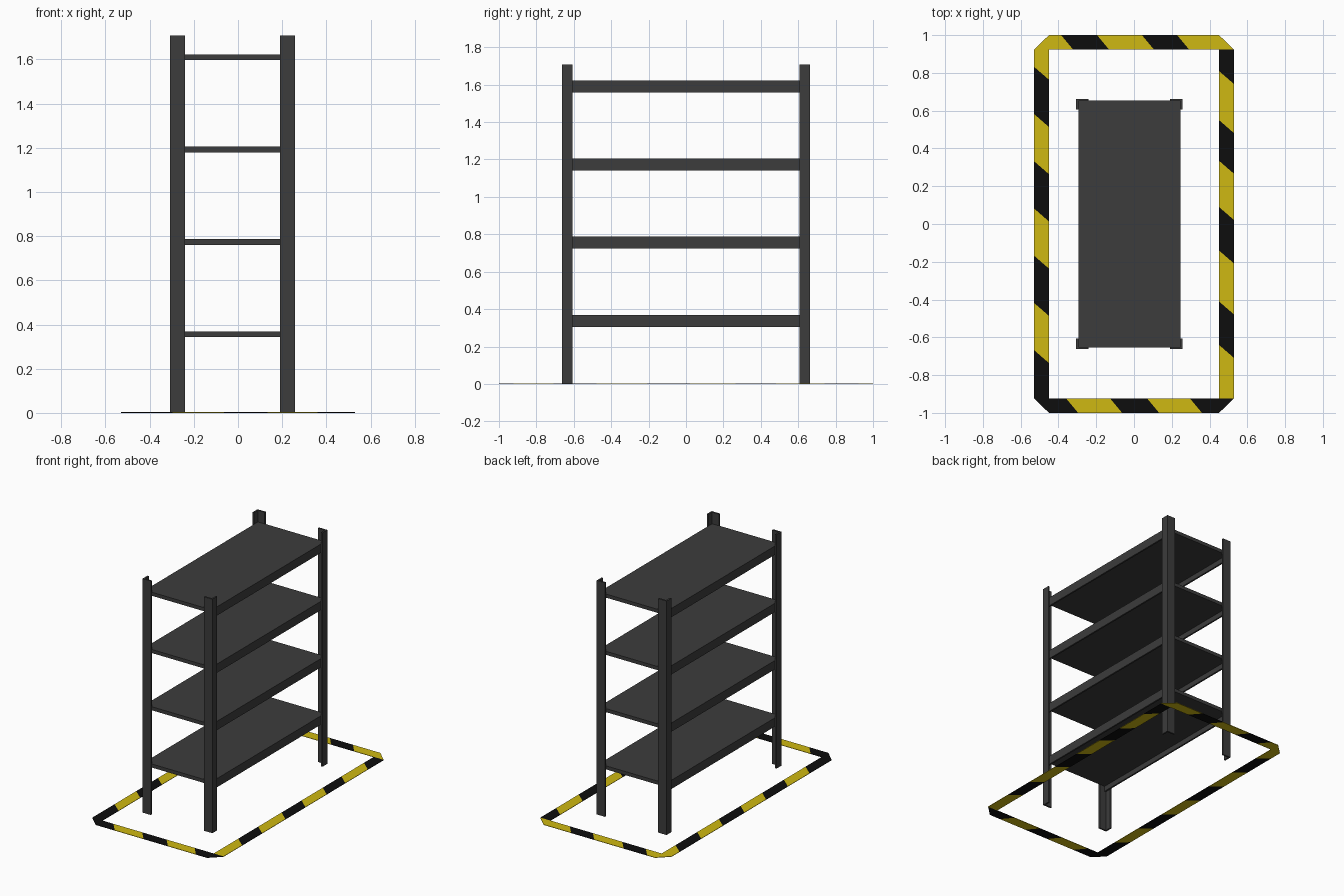
import bpy, bmesh
from mathutils import Vector

if "Cube" in bpy.data.objects:
    bpy.data.objects.remove(bpy.data.objects["Cube"])


def material(name, rgb):
    m = bpy.data.materials.new(name)
    m.diffuse_color = (*rgb, 1)
    m.use_nodes = True
    m.node_tree.nodes["Principled BSDF"].inputs["Base Color"].default_value = m.diffuse_color
    return m


GREY = material("dark grey steel", (0.045, 0.045, 0.045))
YELLOW = material("safety yellow", (0.62, 0.48, 0.006))
BLACK = material("tape black", (0.004, 0.004, 0.004))


def new_object(name, bm, mats):
    me = bpy.data.meshes.new(name)
    bm.normal_update()
    bm.to_mesh(me)
    bm.free()
    for m in mats:
        me.materials.append(m)
    ob = bpy.data.objects.new(name, me)
    bpy.context.collection.objects.link(ob)
    return ob


def prism(name, outline, axis, lo, hi):
    """Extrude a 2D outline along z (outline x,y) or y (outline x,z)."""
    bm = bmesh.new()
    put = (lambda a, b, t: (a, b, t)) if axis == "z" else (lambda a, b, t: (a, t, b))
    face = bm.faces.new([bm.verts.new(put(a, b, lo)) for a, b in outline])
    ext = bmesh.ops.extrude_face_region(bm, geom=[face])["geom"]
    verts = [v for v in ext if isinstance(v, bmesh.types.BMVert)]
    bmesh.ops.translate(bm, verts=verts, vec=Vector(put(0, 0, hi - lo)))
    bmesh.ops.recalc_face_normals(bm, faces=bm.faces)
    return new_object(name, bm, [GREY])


# Rack: four angle-iron posts
CX, HX, HY, T, TOP = -0.025, 0.282, 0.663, 0.012, 1.708
for sx, side in ((-1, "left"), (1, "right")):
    for sy, end in ((-1, "front"), (1, "back")):
        L = [(HX, HY), (HX, HY - 0.056), (HX - T, HY - 0.056),
             (HX - T, HY - T), (HX - 0.067, HY - T), (HX - 0.067, HY)]
        prism(f"{end}_{side}_post", [(CX + sx * x, sy * y) for x, y in L],
              "z", 0, TOP)

# Shelves: boards with deep turned-down long edges
w = HX - T
for i, z in enumerate((0.369, 0.787, 1.205, 1.623)):
    d, b = z - 0.064, z - 0.026
    section = [(-w, z), (w, z), (w, d), (w - T, d),
               (w - T, b), (-w + T, b), (-w + T, d), (-w, d)]
    prism(f"shelf_{i + 1}", [(CX + x, h) for x, h in section],
          "y", -HY + T - 0.002, HY - T + 0.002)

# Floor tape: striped strips with chamfered outer corners
OX, IX, OY, IY, TH = 0.53, 0.45, 1.0, 0.923, 0.003


def tape(name, outline, normal=(1, 1), cuts=(), first=0):
    """Flat strip split by diagonal lines through points; colours alternate."""
    bm = bmesh.new()
    bm.faces.new([bm.verts.new((x, y, TH)) for x, y in outline])
    n = Vector((*normal, 0))
    for p in cuts:
        bmesh.ops.bisect_plane(bm, geom=bm.verts[:] + bm.edges[:] + bm.faces[:],
                               plane_co=(*p, TH), plane_no=n)
    levels = [n.dot(Vector((*p, 0))) for p in cuts]
    for f in bm.faces:
        t = n.dot(f.calc_center_median())
        f.material_index = (first + sum(t > lv for lv in levels)) % 2
    bm.normal_update()
    for f in bm.faces:
        if f.normal.z < 0:
            f.normal_flip()
    ob = new_object(name, bm, [YELLOW, BLACK])
    mod = ob.modifiers.new("thickness", "SOLIDIFY")
    mod.thickness, mod.offset = TH, -1


def rect(x0, x1, y0, y1):
    return [(x0, y0), (x1, y0), (x1, y1), (x0, y1)]


V, H = (0.87, 1), (1.2, 1)
tape("tape_left", rect(-OX, -IX, -IY, IY), V,
     [(-OX, 0.833 - 0.25 * k) for k in range(7)], 1)
tape("tape_right", rect(IX, OX, -IY, IY), V,
     [(IX, y) for y in (0.81, 0.55, 0.335, 0.09, -0.14, -0.41, -0.64)], 0)
tape("tape_back", rect(-IX, IX, IY, OY), H,
     [(x, OY) for x in (-0.386, -0.196, 0.042, 0.228)], 0)
tape("tape_front", rect(-IX, IX, -OY, -IY), H,
     [(x, -IY) for x in (-0.36, -0.127, 0.069, 0.296)], 1)
for sx, side in ((-1, "left"), (1, "right")):
    for sy, end in ((-1, "front"), (1, "back")):
        tape(f"tape_corner_{end}_{side}",
             [(sx * IX, sy * IY), (sx * OX, sy * IY), (sx * IX, sy * OY)],
             first=0 if sy > 0 else 1)
